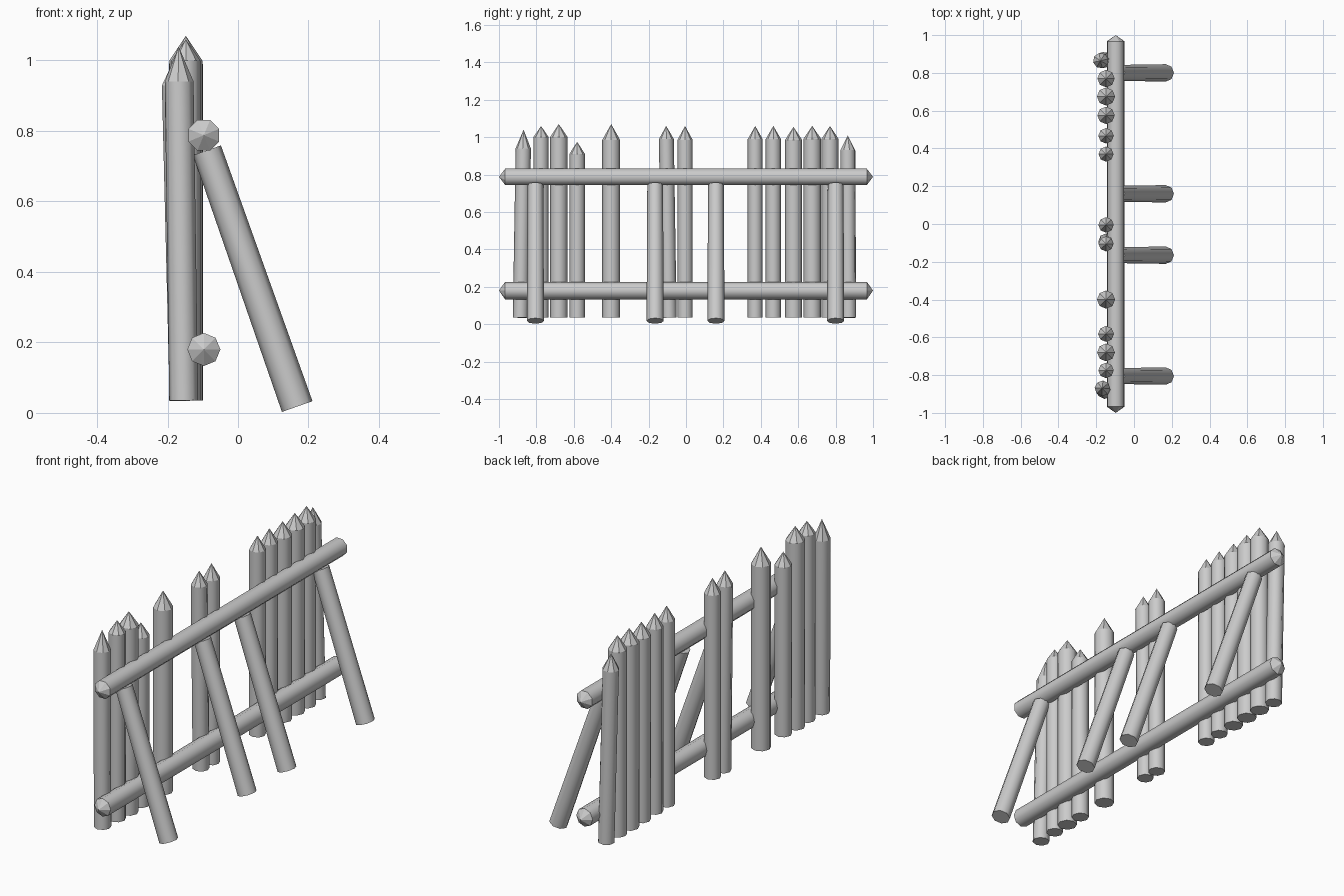
import bpy
import bmesh
from math import pi
from mathutils import Vector, Matrix

default = bpy.data.objects.get("Cube")
if default:
    bpy.data.objects.remove(default, do_unlink=True)

SIDES = 8

wood = bpy.data.materials.new("plain grey wood")
wood.use_nodes = True
grey = (0.6, 0.6, 0.6, 1)
wood.diffuse_color = grey
wood.node_tree.nodes["Principled BSDF"].inputs["Base Color"].default_value = grey


def make_log(name, start, end, start_radius, end_radius,
             start_point=0, end_point=0, turn=0):
    """Octagonal log between two points, each end flat or sharpened."""
    start, end = Vector(start), Vector(end)
    axis = end - start
    length = axis.length
    bm = bmesh.new()
    bmesh.ops.create_cone(bm, cap_ends=True, segments=SIDES, depth=length,
                          radius1=start_radius, radius2=end_radius,
                          matrix=Matrix.Translation((0, 0, length / 2))
                          @ Matrix.Rotation(turn, 4, "Z"))
    bm.normal_update()
    caps = [f for f in bm.faces if len(f.verts) == SIDES]
    # Round shaft with crisp rims
    for face in bm.faces:
        face.smooth = face not in caps
    for cap in caps:
        for edge in cap.edges:
            edge.smooth = False
    # Sharpen the ends
    for cap in caps:
        top = cap.normal.z > 0
        height = end_point if top else start_point
        if height:
            offset = cap.normal * height
            poked = bmesh.ops.poke(bm, faces=[cap])
            for vert in poked["verts"]:
                vert.co += offset
            for face in poked["faces"]:
                face.smooth = False
    bm.transform(Matrix.Translation(start)
                 @ axis.to_track_quat("Z", "Y").to_matrix().to_4x4())
    mesh = bpy.data.meshes.new(name)
    bm.to_mesh(mesh)
    bm.free()
    mesh.materials.append(wood)
    obj = bpy.data.objects.new(name, mesh)
    bpy.context.collection.objects.link(obj)
    return obj


# Upright stakes: position along the fence, radius, shoulder height, tip height
stakes = [
    (-.87, .041, .94, 1.04), (-.775, .041, 1, 1.06), (-.68, .047, 1, 1.07),
    (-.582, .042, .91, .975), (-.4, .048, .985, 1.07),
    (-.105, .04, .99, 1.06), (-.005, .041, .985, 1.06),
    (.37, .04, .99, 1.06), (.467, .041, .99, 1.06), (.575, .046, .985, 1.055),
    (.675, .048, .99, 1.06), (.77, .046, .99, 1.06), (.865, .041, .93, 1.01),
]
STAKE_X = -0.148
# Lean of the stake heads: (x, y) shift from foot to shoulder
leans = {0: (-.013, .015), 5: (0, -.015), 12: (-.022, -.005)}
for i, (y, radius, shoulder, tip) in enumerate(stakes):
    lean_x, lean_y = leans.get(i, (0, 0))
    foot_x = STAKE_X - (0.006 if lean_x else 0)
    make_log(f"stake_{i + 1}", (foot_x, y - lean_y, 0.035),
             (foot_x + lean_x, y, shoulder), radius, radius,
             end_point=tip - shoulder)

# Horizontal rails, pointed at both ends
for name, z, turn in (("upper_rail", 0.788, pi / SIDES), ("lower_rail", 0.18, 0)):
    make_log(name, (-0.097, -0.967, z), (-0.097, 0.967, z), 0.047, 0.047,
             start_point=0.033, end_point=0.033, turn=turn)

# Slanted braces behind the rails
for i, y in enumerate((-0.805, -0.165, 0.16, 0.8)):
    make_log(f"brace_{i + 1}", (0.168, y, 0.018), (-0.088, y, 0.745),
             0.046, 0.042)
